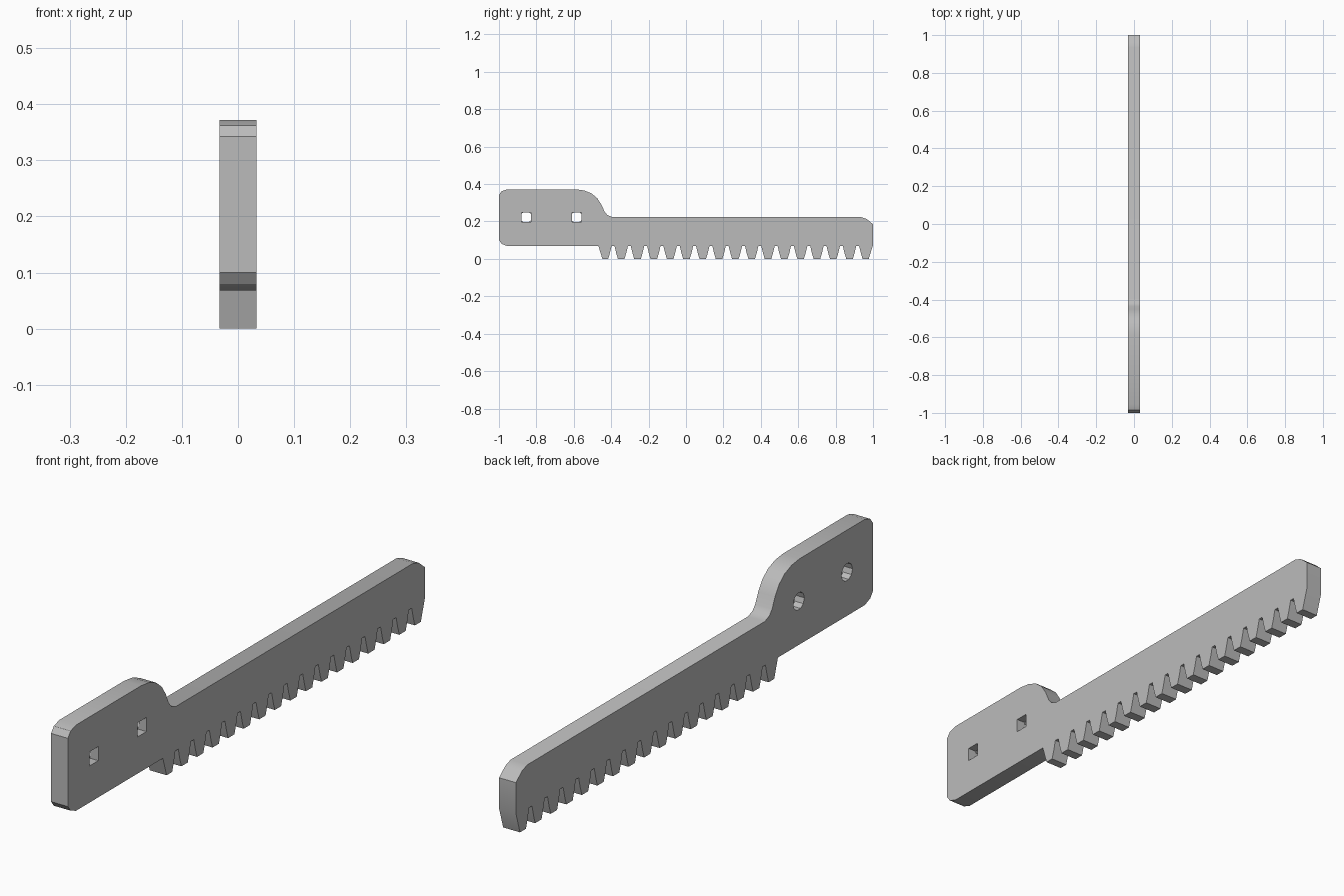
import bpy, bmesh, math

cube = bpy.data.objects.get("Cube")
if cube:
    bpy.data.objects.remove(cube, do_unlink=True)

HALF = 0.033          # half thickness
ROOT = 0.068          # height of the tooth roots and the head underside
PITCH = 0.0872        # tooth spacing
FIRST_GAP = -0.39     # centre of the first gap
GAPS = 16

steel = bpy.data.materials.new("grey_steel")
steel.use_nodes = True
colour = (0.5, 0.5, 0.5, 1)
steel.diffuse_color = colour
steel.node_tree.nodes["Principled BSDF"].inputs["Base Color"].default_value = colour

# Rounded head, stepped down to a long straight bar with a clipped tip
outline = [(-0.955, ROOT), (-0.985, 0.08), (-1, 0.1),
           (-1, 0.342), (-0.985, 0.362), (-0.955, 0.372),
           (-0.59, 0.372), (-0.545, 0.366), (-0.505, 0.35), (-0.475, 0.325),
           (-0.452, 0.29), (-0.435, 0.252), (-0.42, 0.234), (-0.395, 0.224),
           (0.935, 0.224), (0.965, 0.214), (1, 0.185),
           (1, 0.075), (0.977, 0)]

# Gear teeth along the underside, walked from the tip back to the head
gap = [(0.026, 0), (0.017, 0.03), (0.008, ROOT)]
for i in reversed(range(GAPS)):
    c = FIRST_GAP + i * PITCH
    outline += [(c + w, z) for w, z in gap]
    outline += [(c - w, z) for w, z in reversed(gap)]
outline += [(-0.447, 0), (-0.468, ROOT)]

# Extrude the outline to the plate thickness
bm = bmesh.new()
face = bm.faces.new([bm.verts.new((-HALF, y, z)) for y, z in outline])
ext = bmesh.ops.extrude_face_region(bm, geom=[face])
moved = [v for v in ext["geom"] if isinstance(v, bmesh.types.BMVert)]
bmesh.ops.translate(bm, verts=moved, vec=(2 * HALF, 0, 0))
bmesh.ops.recalc_face_normals(bm, faces=bm.faces)
mesh = bpy.data.meshes.new("toothed_rack")
bm.to_mesh(mesh)
bm.free()
mesh.materials.append(steel)
rack = bpy.data.objects.new("toothed_rack", mesh)
bpy.context.collection.objects.link(rack)
bpy.context.view_layer.objects.active = rack
rack.select_set(True)


def cut(cutter):
    """Subtract a helper solid from the rack, then discard it."""
    cutter.hide_render = True
    cutter.data.materials.append(steel)
    bpy.ops.object.select_all(action='DESELECT')
    bpy.context.view_layer.objects.active = rack
    rack.select_set(True)
    mod = rack.modifiers.new("hole", 'BOOLEAN')
    mod.operation = 'DIFFERENCE'
    mod.solver = 'EXACT'
    mod.object = cutter
    bpy.ops.object.modifier_apply(modifier=mod.name)
    bpy.data.objects.remove(cutter, do_unlink=True)


# Bolt holes: square on one face, round on the other
for y in (-0.855, -0.585):
    bpy.ops.mesh.primitive_cube_add(size=0.05, location=(0.025, y, 0.223))
    cut(bpy.context.object)
    bpy.ops.mesh.primitive_cylinder_add(vertices=10, radius=0.031, depth=0.1,
                                        location=(-0.047, y, 0.223),
                                        rotation=(0, math.pi / 2, 0))
    cut(bpy.context.object)

bpy.ops.object.select_all(action='DESELECT')
bpy.context.view_layer.objects.active = rack
rack.select_set(True)
bpy.ops.object.shade_smooth_by_angle(angle=math.radians(30))
